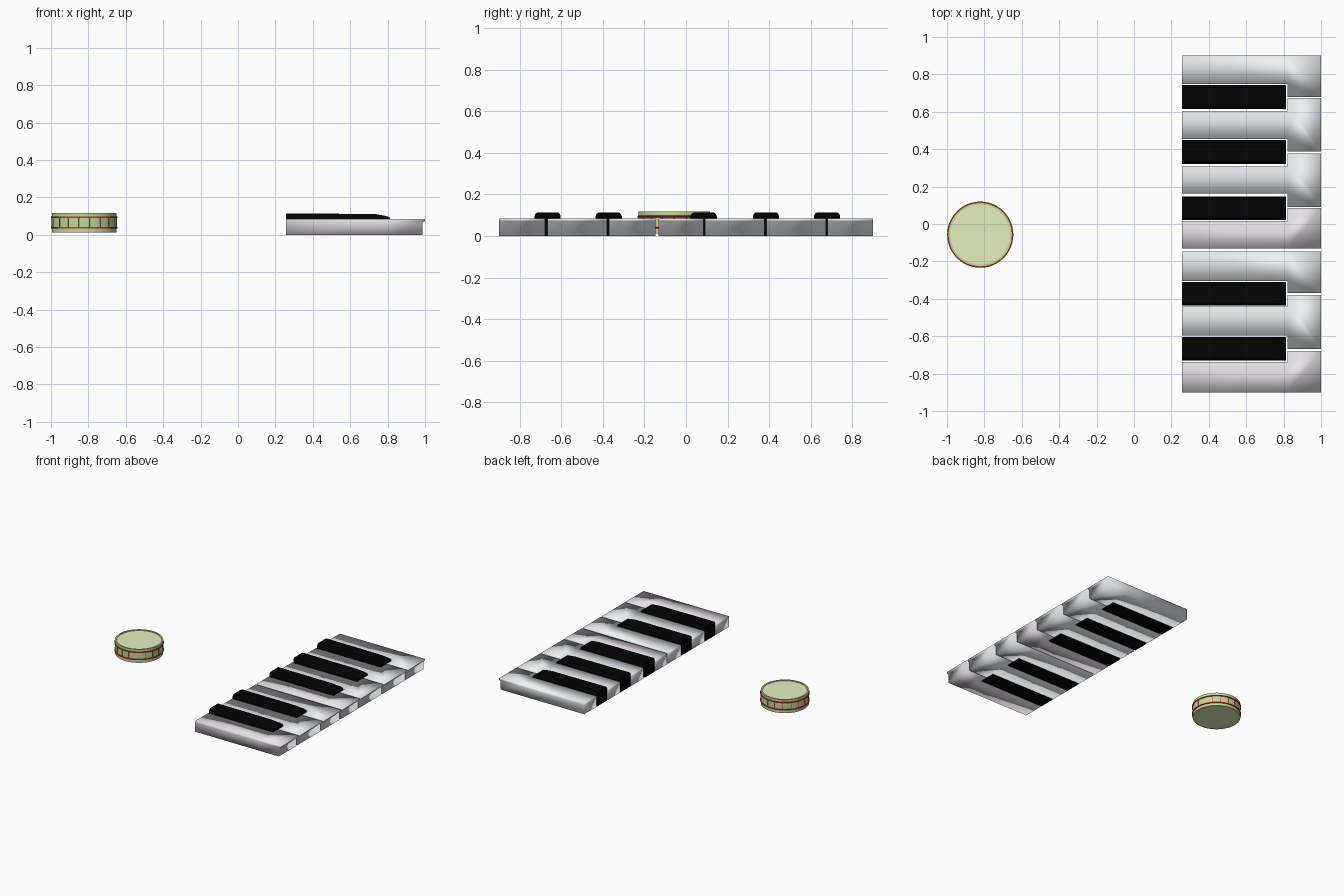
import bpy, bmesh, math

if "Cube" in bpy.data.objects:
    bpy.data.objects.remove(bpy.data.objects["Cube"])

def mat(name, c):
    m = bpy.data.materials.new(name)
    m.diffuse_color = (*c, 1)
    m.use_nodes = True
    m.node_tree.nodes["Principled BSDF"].inputs["Base Color"].default_value = m.diffuse_color
    return m

IVORY = mat("ivory", (0.85, 0.88, 0.93))
LILAC = mat("lilac", (0.84, 0.78, 0.85))
BLUE = mat("pale_blue", (0.82, 0.86, 0.92))
BLACK = mat("black", (0.001, 0.001, 0.001))
GREEN = mat("shell_green", (0.56, 0.68, 0.33))
HEAD = mat("head_green", (0.78, 0.87, 0.53))
RED = mat("cord_red", (0.60, 0.03, 0.02))

def finish(bm, name, material):
    bmesh.ops.recalc_face_normals(bm, faces=bm.faces[:])
    me = bpy.data.meshes.new(name)
    bm.to_mesh(me)
    bm.free()
    me.materials.append(material)
    ob = bpy.data.objects.new(name, me)
    bpy.context.collection.objects.link(ob)
    return ob

def loft(bm, rings):
    loops = [[bm.verts.new(p) for p in r] for r in rings]
    n = len(loops[0])
    for a, b in zip(loops, loops[1:]):
        for i in range(n):
            j = (i + 1) % n
            bm.faces.new((a[i], a[j], b[j], b[i]))
    return loops

BACK, NOTCH = 0.257, 0.822

# White keys: solid notched slabs with an overhanging lip, softly shaded
def white_key(i, f0, f1, b0, b1, material):
    def ring(x, z):
        pts = [(BACK, b0), (NOTCH, b0)]
        if f0 != b0:
            pts.append((NOTCH, f0))
        pts += [(x, f0), (x, f1)]
        if f1 != b1:
            pts.append((NOTCH, f1))
        pts += [(NOTCH, b1), (BACK, b1)]
        return [(px, py, z) for px, py in pts]
    bm = bmesh.new()
    loops = loft(bm, [ring(0.986, 0), ring(0.986, 0.069), ring(1.0, 0.072),
                      ring(1.0, 0.085)])
    bm.faces.new(loops[0])
    bm.faces.new(loops[-1])
    ob = finish(bm, f"white_key_{i}", material)
    for p in ob.data.polygons:
        p.use_smooth = True

whites = [
    (-0.900, -0.678, -0.900, -0.738, LILAC),
    (-0.667, -0.380, -0.597, -0.440, IVORY),
    (-0.370, -0.146, -0.305, -0.146, IVORY),
    (-0.132, 0.085, -0.132, 0.015, LILAC),
    (0.092, 0.378, 0.162, 0.308, BLUE),
    (0.387, 0.673, 0.455, 0.604, IVORY),
    (0.680, 0.900, 0.748, 0.900, IVORY),
]
for i, w in enumerate(whites, 1):
    white_key(i, *w)

# Black keys: tall blocks with bevelled tops and a sloping front end
def black_key(i, y):
    def ring(h, x, z, zf):
        return [(BACK, y - h, z), (x, y - h, zf), (x, y + h, zf), (BACK, y + h, z)]
    bm = bmesh.new()
    loops = loft(bm, [ring(0.063, 0.813, 0, 0), ring(0.063, 0.813, 0.095, 0.092),
                      ring(0.059, 0.79, 0.106, 0.101), ring(0.050, 0.73, 0.114, 0.112)])
    bm.faces.new(loops[0])
    bm.faces.new(loops[-1])
    finish(bm, f"black_key_{i}", BLACK)

for i, y in enumerate((-0.666, -0.372, 0.085, 0.385, 0.679), 1):
    black_key(i, y)

# Small drum, lathed from profiles
CX, CY, SEG = -0.822, -0.057, 48

def lathe(name, prof, material, caps=()):
    bm = bmesh.new()
    loops = loft(bm, [[(CX + r * math.cos(2 * math.pi * k / SEG),
                        CY + r * math.sin(2 * math.pi * k / SEG), z)
                       for k in range(SEG)] for r, z in prof])
    for c in caps:
        bm.faces.new(loops[c])
    ob = finish(bm, name, material)
    bpy.ops.object.select_all(action='DESELECT')
    ob.select_set(True)
    bpy.context.view_layer.objects.active = ob
    bpy.ops.object.shade_smooth_by_angle(angle=math.radians(35))

lathe("drum_shell", [(0.160, 0.012), (0.172, 0.012), (0.172, 0.117),
                     (0.160, 0.117), (0.160, 0.110)], GREEN)
lathe("drum_head_top", [(0.150, 0.112), (0.161, 0.112)], HEAD, (0,))
lathe("drum_head_bottom", [(0.150, 0.013), (0.161, 0.013)], HEAD, (0,))

# Red hoops and the cords between them
for name, z in (("upper_hoop", 0.094), ("lower_hoop", 0.038)):
    lathe(name, [(0.171, z - 0.005), (0.177, z - 0.003), (0.177, z + 0.003),
                 (0.171, z + 0.005)], RED)

bm = bmesh.new()
for k in range(18):
    a = 2 * math.pi * k / 18
    res = bmesh.ops.create_cone(bm, segments=4, radius1=0.002, radius2=0.002, depth=0.056)
    bmesh.ops.translate(bm, verts=res["verts"],
                        vec=(CX + 0.172 * math.cos(a), CY + 0.172 * math.sin(a), 0.066))
finish(bm, "drum_cords", RED)
